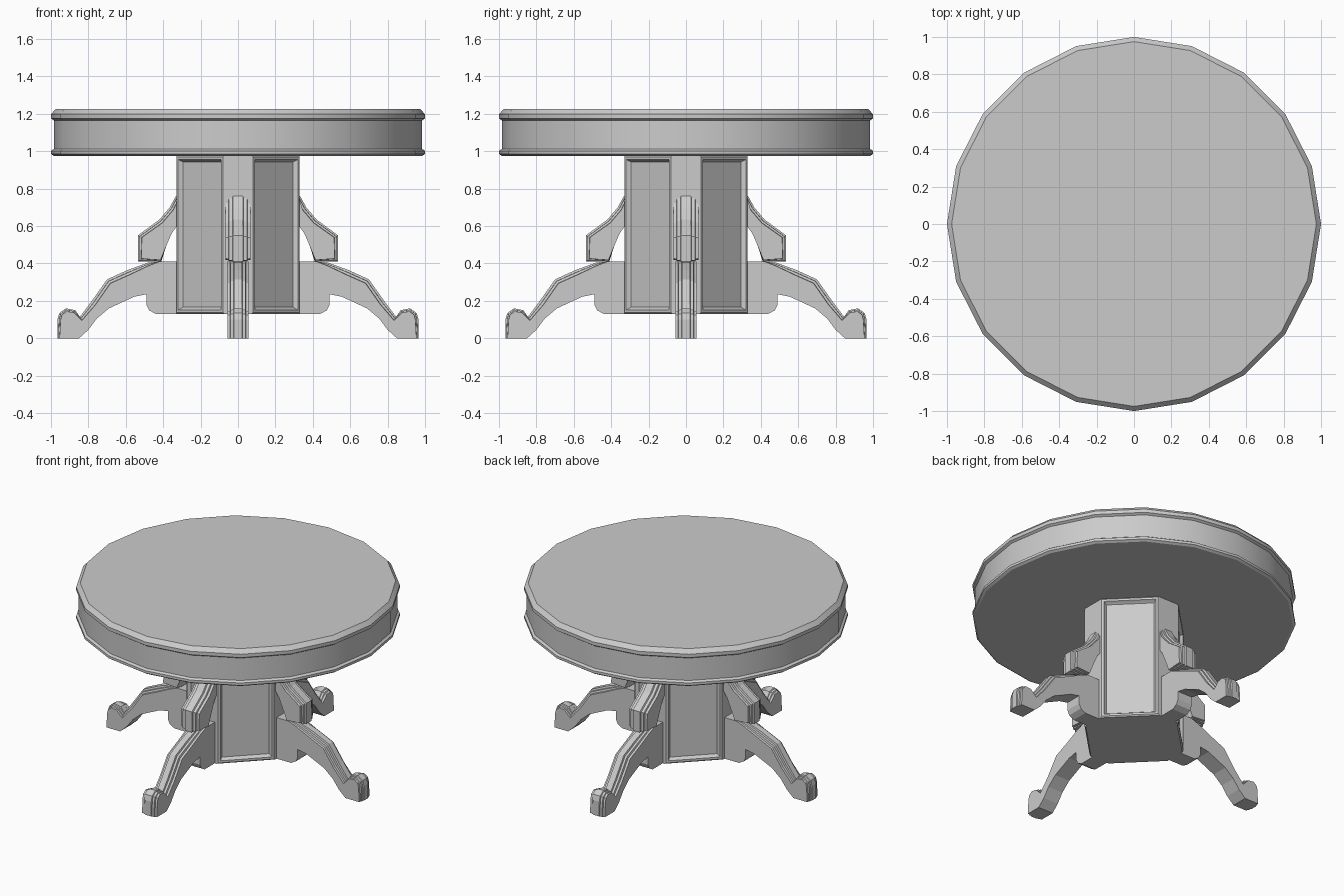
import bpy, bmesh, math
from mathutils import Vector

if "Cube" in bpy.data.objects:
    bpy.data.objects.remove(bpy.data.objects["Cube"])


def finish(name, bm):
    bmesh.ops.recalc_face_normals(bm, faces=bm.faces[:])
    me = bpy.data.meshes.new(name)
    bm.to_mesh(me)
    bm.free()
    ob = bpy.data.objects.new(name, me)
    bpy.context.collection.objects.link(ob)
    return ob


def loft(bm, rings):
    """Skin a stack of closed point rings and cap both ends."""
    vs = [[bm.verts.new(p) for p in r] for r in rings]
    n = len(vs[0])
    for a, b in zip(vs, vs[1:]):
        for i in range(n):
            j = (i + 1) % n
            bm.faces.new((a[i], a[j], b[j], b[i]))
    bm.faces.new(vs[0])
    bm.faces.new(vs[-1])


def stepped(name, outline, steps):
    """Extrude a clockwise x-z outline across y; each step (y, offset)
    pulls the outline inward by offset times the point's weight."""
    def ring(y, off):
        pts = []
        for i, (x, z, w) in enumerate(outline):
            a, b = outline[i - 1], outline[(i + 1) % len(outline)]
            d = Vector((b[0] - a[0], b[1] - a[1])).normalized()
            nz = z - d.x * w * off if z > 0 else 0
            pts.append((x + d.y * w * off, y, nz))
        return pts
    mirrored = [(-y, o) for y, o in steps] + [(y, o) for y, o in reversed(steps)]
    bm = bmesh.new()
    loft(bm, [ring(y, o) for y, o in mirrored])
    return finish(name, bm)


def four_around(ob, name):
    for k in range(4):
        c = ob if k == 0 else ob.copy()
        if k:
            bpy.context.collection.objects.link(c)
        c.name = f"{name}_{k + 1}"
        c.rotation_euler.z = k * math.pi / 2


# round top with apron and two rims, 20 sides
bm = bmesh.new()
profile = [(.985, .975), (1, .985), (1, 1.002), (.985, 1.012), (.985, 1.165),
           (1, 1.175), (1, 1.198), (.975, 1.225)]
loft(bm, [[(r * math.cos(i * math.pi / 10), r * math.sin(i * math.pi / 10), z)
           for i in range(20)] for r, z in profile])
top = finish("table_top", bm)
bpy.context.view_layer.objects.active = top
top.select_set(True)
bpy.ops.object.shade_smooth_by_angle(angle=math.radians(25))

# pedestal: square turned 45 degrees with cut corners and framed panels
R, H = .33, .07
octagon = [(R, -H), (R, H), (H, R), (-H, R), (-R, H), (-R, -H), (-H, -R), (H, -R)]
bm = bmesh.new()
loft(bm, [[(x, y, z) for x, y in octagon] for z in (.13, .978)])
bmesh.ops.recalc_face_normals(bm, faces=bm.faces[:])
panels = [f for f in bm.faces if abs(f.normal.x) > .5 and abs(f.normal.y) > .5]
for thick, depth in ((.008, .008), (.014, 0), (.008, -.014), (.006, -.008)):
    bmesh.ops.inset_individual(bm, faces=panels, thickness=thick, depth=depth,
                               use_even_offset=True)
finish("pedestal", bm)

# legs: block at the column, sweeping arm, rounded foot, ridged upper edge
leg = [(.32, .41, 0), (.42, .41, 0), (.48, .405, .6), (.59, .365, 1), (.70, .315, 1),
       (.785, .195, 1), (.845, .115, .8), (.87, .15, .5), (.92, .16, .6),
       (.955, .135, .6), (.965, .10, .6), (.965, 0, .6),
       (.85, 0, 0), (.80, .045, 0), (.755, .105, 0), (.69, .16, 0), (.555, .222, 0),
       (.49, .235, 0), (.49, .18, 0), (.475, .15, 0), (.44, .13, 0), (.32, .13, 0)]
ob = stepped("leg", leg, [(.056, .028), (.042, .026), (.039, .013), (.024, .012), (.021, 0)])
four_around(ob, "leg")

# brackets between column and legs
bracket = [(.32, .775, 0), (.335, .755, .8), (.365, .70, 1), (.42, .635, 1), (.535, .55, 1),
           (.535, .41, 1), (.41, .41, .4), (.385, .49, 0), (.355, .56, 0), (.32, .61, 0)]
ob = stepped("bracket", bracket,
             [(.068, .024), (.052, .022), (.049, .011), (.030, .010), (.026, 0)])
four_around(ob, "bracket")
